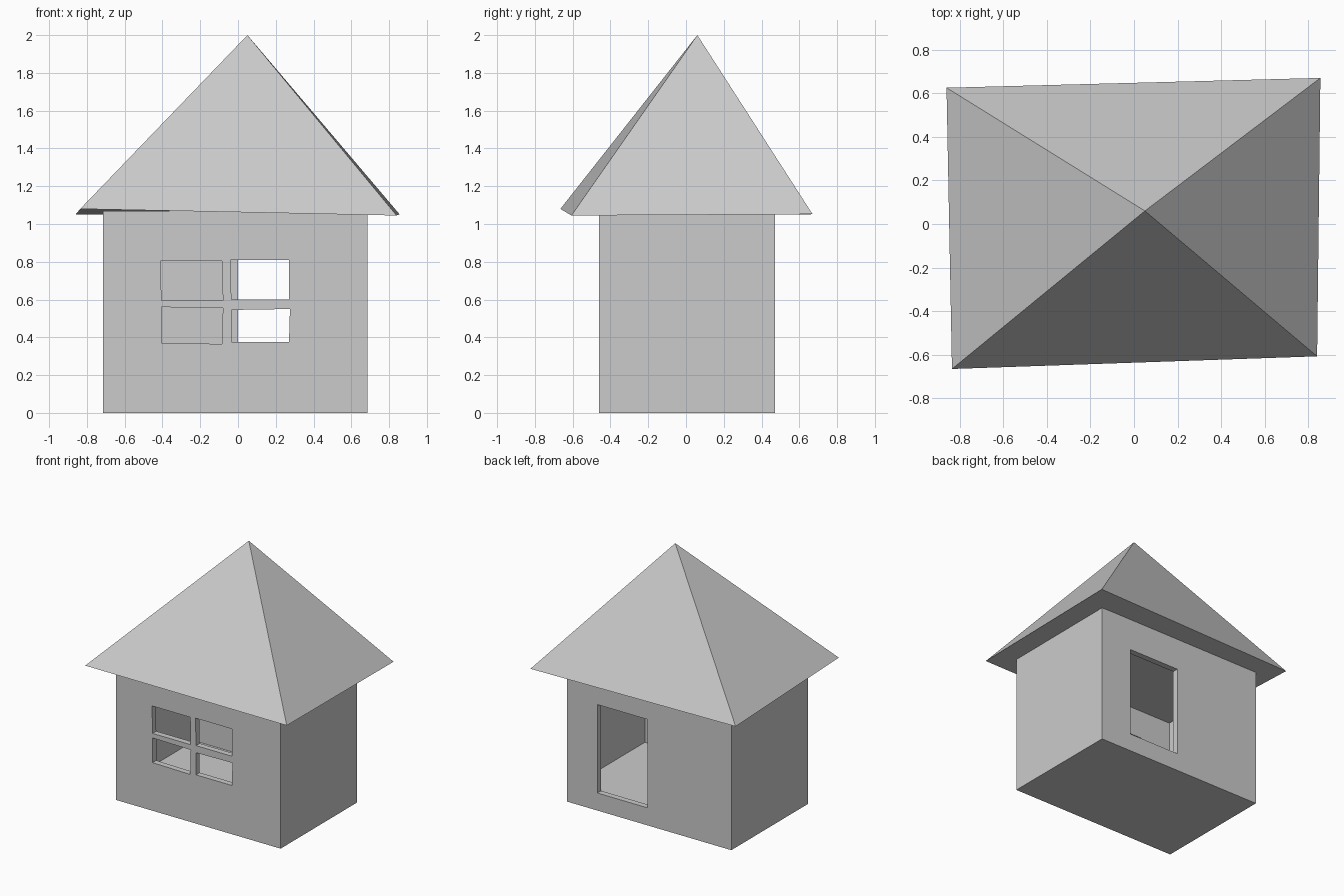
import bpy, bmesh

if "Cube" in bpy.data.objects:
    bpy.data.objects.remove(bpy.data.objects["Cube"])


def make_object(name, verts, faces):
    mesh = bpy.data.meshes.new(name)
    mesh.from_pydata(verts, [], faces)
    bm = bmesh.new()
    bm.from_mesh(mesh)
    bmesh.ops.recalc_face_normals(bm, faces=bm.faces)
    bm.to_mesh(mesh)
    bm.free()
    obj = bpy.data.objects.new(name, mesh)
    bpy.context.collection.objects.link(obj)
    return obj


def prism(name, outline, y0, y1):
    """Four-sided x/z outline extruded along y."""
    verts = [(x, y, z) for y in (y0, y1) for x, z in outline]
    sides = [(i, (i + 1) % 4, (i + 1) % 4 + 4, i + 4) for i in range(4)]
    return make_object(name, verts, [(0, 1, 2, 3), (4, 5, 6, 7)] + sides)


def rect(x0, x1, z0, z1):
    return [(x0, z0), (x1, z0), (x1, z1), (x0, z1)]


def cut(target, cutter):
    cutter.hide_render = True
    mod = target.modifiers.new("cut", 'BOOLEAN')
    mod.operation = 'DIFFERENCE'
    mod.solver = 'EXACT'
    mod.object = cutter
    bpy.context.view_layer.objects.active = target
    bpy.ops.object.modifier_apply(modifier=mod.name)
    bpy.data.objects.remove(cutter)


# House walls, floor and ceiling: a box with a hollow room
X0, X1, Y0, Y1 = -0.715, 0.685, -0.46, 0.47
WALL = 0.045
walls = prism("house_walls", rect(X0, X1, 0, 1.07), Y0, Y1)
cut(walls, prism("room_cutter", rect(X0 + WALL, X1 - WALL, 0.13, 1.02),
                 Y0 + WALL, Y1 - WALL))

# Doorway in the back wall
cut(walls, prism("door_cutter", rect(0.0, 0.425, 0.135, 0.815), 0.3, 0.6))

# Four slightly uneven window openings in the front wall
panes = [
    [(-0.405, 0.595), (-0.08, 0.595), (-0.085, 0.805), (-0.41, 0.805)],
    [(-0.035, 0.60), (0.27, 0.60), (0.27, 0.81), (-0.04, 0.81)],
    [(-0.405, 0.37), (-0.085, 0.365), (-0.08, 0.555), (-0.405, 0.56)],
    [(-0.035, 0.375), (0.27, 0.375), (0.275, 0.55), (-0.035, 0.545)],
]
for pane in panes:
    cut(walls, prism("window_cutter", pane, -0.6, -0.3))

# Roof: a lopsided closed pyramid with overhanging eaves
make_object("roof",
            [(-0.835, -0.665, 1.08), (0.84, -0.607, 1.045),
             (0.855, 0.67, 1.052), (-0.86, 0.625, 1.05), (0.05, 0.06, 2.0)],
            [(0, 1, 2, 3), (0, 1, 4), (1, 2, 4), (2, 3, 4), (3, 0, 4)])
